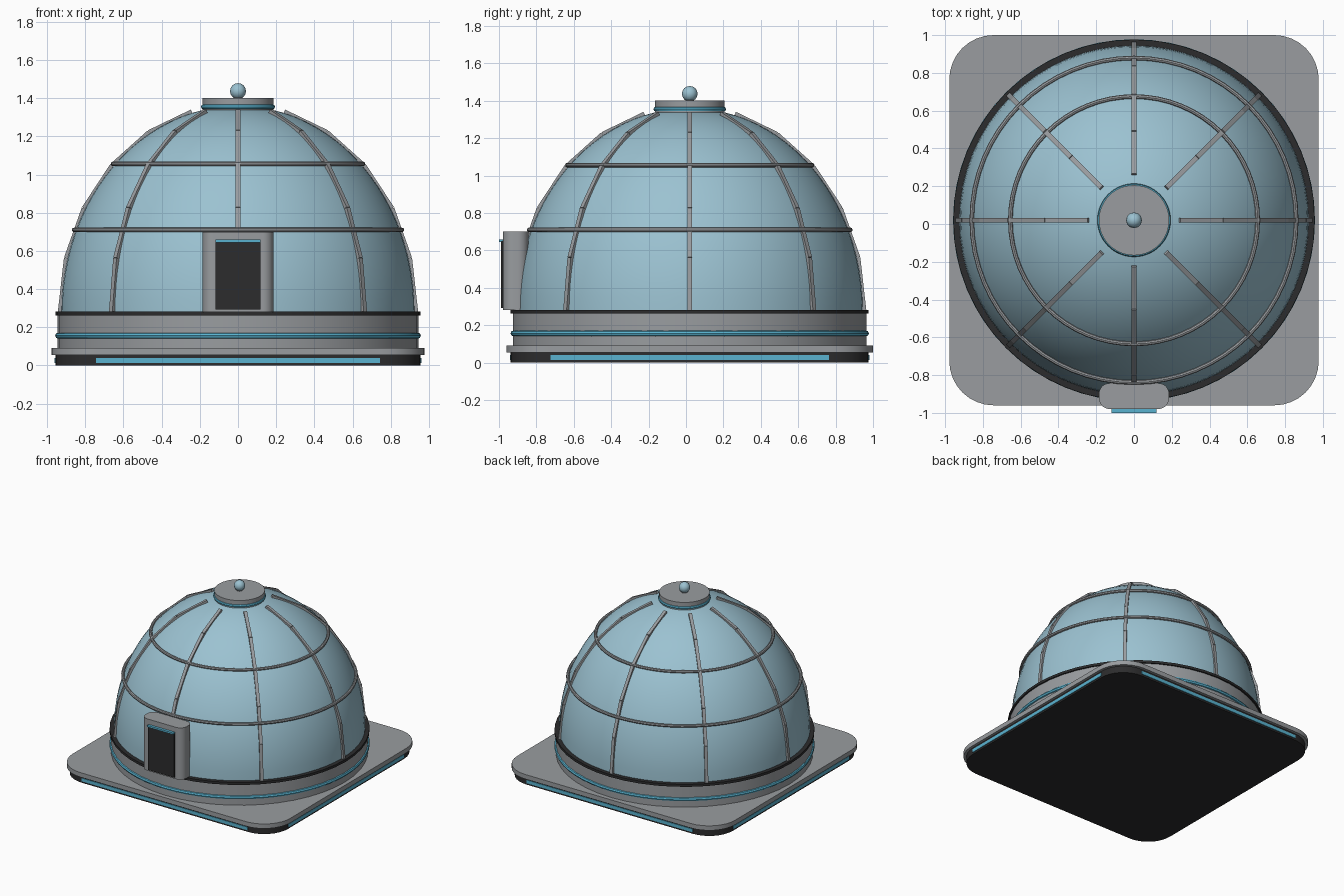
import bpy, bmesh, math
from mathutils import Matrix, Vector

if "Cube" in bpy.data.objects:
    bpy.data.objects.remove(bpy.data.objects["Cube"], do_unlink=True)

CY = 0.02                          # centre of the building in y
DOME_R, DOME_H, DOME_Z = 0.925, 1.08, 0.28


def material(name, rgb):
    m = bpy.data.materials.new(name)
    m.use_nodes = True
    m.diffuse_color = (*rgb, 1)
    m.node_tree.nodes["Principled BSDF"].inputs["Base Color"].default_value = (*rgb, 1)
    return m


GREY = material("grey metal", (0.32, 0.335, 0.35))
DARK = material("dark trim", (0.025, 0.025, 0.026))
GLASS = material("pale blue glass", (0.33, 0.54, 0.64))
CYAN = material("cyan light", (0.10, 0.45, 0.63))


def finish(name, bm, mat, smooth=True):
    bmesh.ops.recalc_face_normals(bm, faces=bm.faces)
    me = bpy.data.meshes.new(name)
    bm.to_mesh(me)
    bm.free()
    me.materials.append(mat)
    ob = bpy.data.objects.new(name, me)
    bpy.context.collection.objects.link(ob)
    if smooth:
        bpy.ops.object.select_all(action='DESELECT')
        ob.select_set(True)
        bpy.context.view_layer.objects.active = ob
        bpy.ops.object.shade_smooth_by_angle(angle=math.radians(35))
    return ob


def lathe(name, profile, mat, segs=48, closed=False):
    """Spin (radius, z) points about the building axis."""
    bm = bmesh.new()
    vs = [bm.verts.new((r, CY, z)) for r, z in profile]
    edges = [bm.edges.new(p) for p in zip(vs, vs[1:])]
    if closed:
        edges.append(bm.edges.new((vs[-1], vs[0])))
    bmesh.ops.spin(bm, geom=vs + edges, cent=(0, CY, 0), axis=(0, 0, 1),
                   angle=math.tau, steps=segs, use_duplicate=False)
    bmesh.ops.remove_doubles(bm, verts=bm.verts, dist=1e-4)
    return finish(name, bm, mat)


def drum(name, r, z0, z1, mat):
    return lathe(name, [(0, z0), (r, z0), (r, z1), (0, z1)], mat)


def ring(name, r, z, minor, mat, n=8):
    pts = [(r + minor * math.cos(math.tau * i / n), z + minor * math.sin(math.tau * i / n))
           for i in range(n)]
    return lathe(name, pts, mat, 64, True)


def rounded_slab(name, hx, hy, cy, rad, z0, z1, mat):
    """Extrude a rounded rectangle upwards."""
    bm = bmesh.new()
    vs = []
    for q, (sx, sy) in enumerate([(1, 1), (-1, 1), (-1, -1), (1, -1)]):
        for i in range(9):
            a = (q + i / 8) * math.pi / 2
            vs.append(bm.verts.new((sx * (hx - rad) + rad * math.cos(a),
                                    cy + sy * (hy - rad) + rad * math.sin(a), z0)))
    face = bm.faces.new(vs)
    out = bmesh.ops.extrude_face_region(bm, geom=[face])
    top = [g for g in out["geom"] if isinstance(g, bmesh.types.BMVert)]
    bmesh.ops.translate(bm, verts=top, vec=(0, 0, z1 - z0))
    return finish(name, bm, mat)


def box(name, x, y, z, mat):
    """Box from (min, max) pairs."""
    bm = bmesh.new()
    mid = Vector([sum(p) / 2 for p in (x, y, z)])
    size = [p[1] - p[0] for p in (x, y, z)]
    bmesh.ops.create_cube(bm, size=1, matrix=Matrix.Translation(mid) @ Matrix.Diagonal((*size, 1)))
    return finish(name, bm, mat, False)


def dome_point(deg, offset=0.0):
    a = math.radians(deg)
    return ((DOME_R + offset) * math.cos(a), DOME_Z + (DOME_H + offset) * math.sin(a))


# Square plinth with light strips on all four sides
rounded_slab("plinth_base", 0.957, 0.957, CY, 0.212, 0, 0.055, DARK)
rounded_slab("plinth_slab", 0.978, 0.98, CY, 0.235, 0.055, 0.092, GREY)
bm = bmesh.new()
for k in range(4):
    m = (Matrix.Translation((0, CY, 0.027)) @ Matrix.Rotation(k * math.pi / 2, 4, 'Z')
         @ Matrix.Translation((0, -0.957, 0)) @ Matrix.Diagonal((1.49, 0.01, 0.026, 1)))
    bmesh.ops.create_cube(bm, size=1, matrix=m)
finish("plinth_light_strips", bm, CYAN, False)

# Round wall with its light band and dark rim
drum("wall_drum", 0.946, 0.09, 0.265, GREY)
ring("wall_light_band", 0.942, 0.156, 0.016, CYAN)
drum("dark_rim", 0.957, 0.262, 0.282, DARK)

# Dome shell and horizontal hoops
lathe("dome", [dome_point(90 * i / 24) for i in range(24)] + [(0, DOME_Z + DOME_H)], GLASS, 64)
ring("lower_hoop", 0.859, 0.71, 0.012, GREY)
ring("upper_hoop", 0.655, 1.056, 0.012, GREY)

# Eight ribs, each made of five straight bars
bm = bmesh.new()
for k in range(8):
    turn = Matrix.Translation((0, CY, 0)) @ Matrix.Rotation(k * math.pi / 4, 4, 'Z')
    for s in range(5):
        (r0, z0), (r1, z1) = dome_point(15 * s, 0.004), dome_point(15 * s + 15, 0.004)
        slope = math.atan2(z1 - z0, r1 - r0)
        length = math.hypot(r1 - r0, z1 - z0)
        m = (turn @ Matrix.Translation(((r0 + r1) / 2, 0, (z0 + z1) / 2))
             @ Matrix.Rotation(-slope, 4, 'Y') @ Matrix.Diagonal((length, 0.025, 0.03, 1)))
        bmesh.ops.create_cube(bm, size=1, matrix=m)
finish("dome_ribs", bm, GREY, False)

# Crown cap and finial
drum("crown_cap", 0.186, 1.325, 1.4, GREY)
ring("crown_light_band", 0.181, 1.355, 0.013, CYAN)
drum("finial_neck", 0.024, 1.4, 1.425, GREY)
bm = bmesh.new()
bmesh.ops.create_uvsphere(bm, u_segments=12, v_segments=8, radius=0.042,
                          matrix=Matrix.Translation((0, CY, 1.437)))
finish("finial_ball", bm, GLASS)

# Entrance on the front
rounded_slab("door_frame", 0.185, 0.068, -0.911, 0.055, 0.28, 0.7, GREY)
box("door_panel", (-0.118, 0.118), (-0.988, -0.975), (0.292, 0.65), DARK)
box("door_light", (-0.118, 0.118), (-1.0, -0.975), (0.645, 0.659), CYAN)
